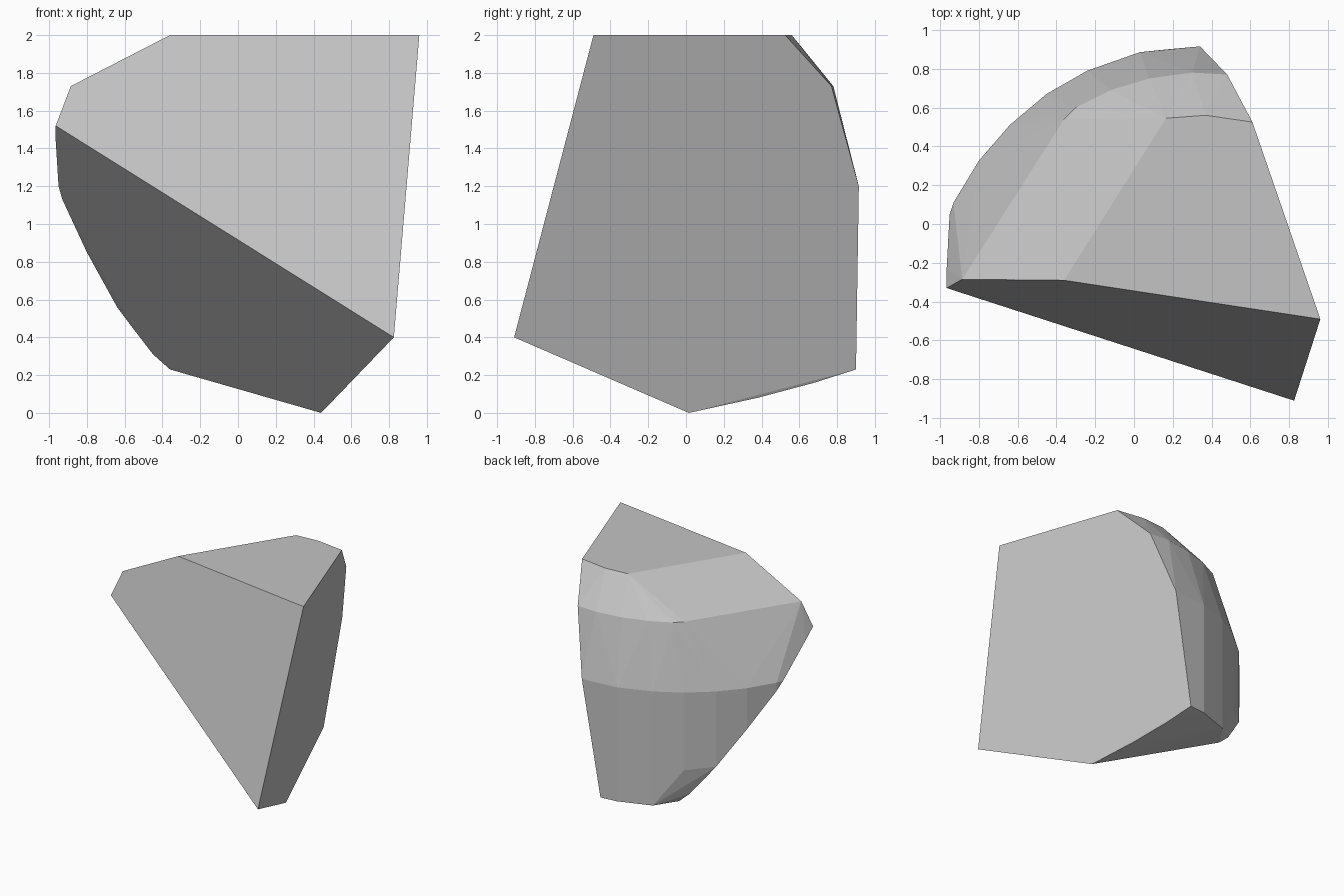
import bpy, bmesh, math

if "Cube" in bpy.data.objects:
    bpy.data.objects.remove(bpy.data.objects["Cube"])

# Rounded belly of the stone: (x, y, height where the upright wall ends)
BELLY_Z = 1.2
belly = [(-.95, .05, 1.2), (-.93, .11, 1.13), (-.80, .325, .85),
         (-.64, .51, .56), (-.45, .67, .54), (-.24, .79, .23),
         (.03, .885, .23), (.175, .90, .23)]

# Bevelled shoulder and flat crown outlines
shoulder = [(-.885, -.285), (-.36, .54), (-.30, .60), (-.12, .69),
            (.08, .75), (.30, .78), (.48, .77)]
crown = [(.96, -.49), (-.36, -.29), (.165, .545), (.37, .56), (.61, .525)]

# Sharp corners of the broken front, the underside and the chipped lower edge
corners = [(-.965, -.33, 1.52), (-.965, -.23, 1.44), (.825, -.91, .40),
           (.44, .015, 0), (.324, .38, .08), (.235, .68, .16),
           (.34, .915, BELLY_Z),
           (-.55, .553, .44), (-.45, .605, .31), (-.36, .606, .23)]

points = [(x, y, 2.0) for x, y in crown]
points += [(x, y, 1.73) for x, y in shoulder]
points += [(x, y, BELLY_Z) for x, y, _ in belly[:-1]]
points += belly + corners

# Wrap the outlines in a single faceted shell
bm = bmesh.new()
for p in points:
    bm.verts.new(p)
bmesh.ops.remove_doubles(bm, verts=bm.verts[:], dist=0.001)
hull = bmesh.ops.convex_hull(bm, input=bm.verts[:])
loose = [v for v in bm.verts if not v.link_faces]
bmesh.ops.delete(bm, geom=loose, context='VERTS')
# Merge nearly flat triangles into clean facets
bmesh.ops.dissolve_limit(bm, angle_limit=math.radians(1.5),
                         verts=bm.verts[:], edges=bm.edges[:])
bmesh.ops.recalc_face_normals(bm, faces=bm.faces[:])

mesh = bpy.data.meshes.new("stone_chunk")
bm.to_mesh(mesh)
bm.free()
stone = bpy.data.objects.new("stone_chunk", mesh)
bpy.context.collection.objects.link(stone)

grey = bpy.data.materials.new("stone_grey")
grey.diffuse_color = (.55, .55, .55, 1)
grey.use_nodes = True
grey.node_tree.nodes["Principled BSDF"].inputs["Base Color"].default_value = grey.diffuse_color
mesh.materials.append(grey)
